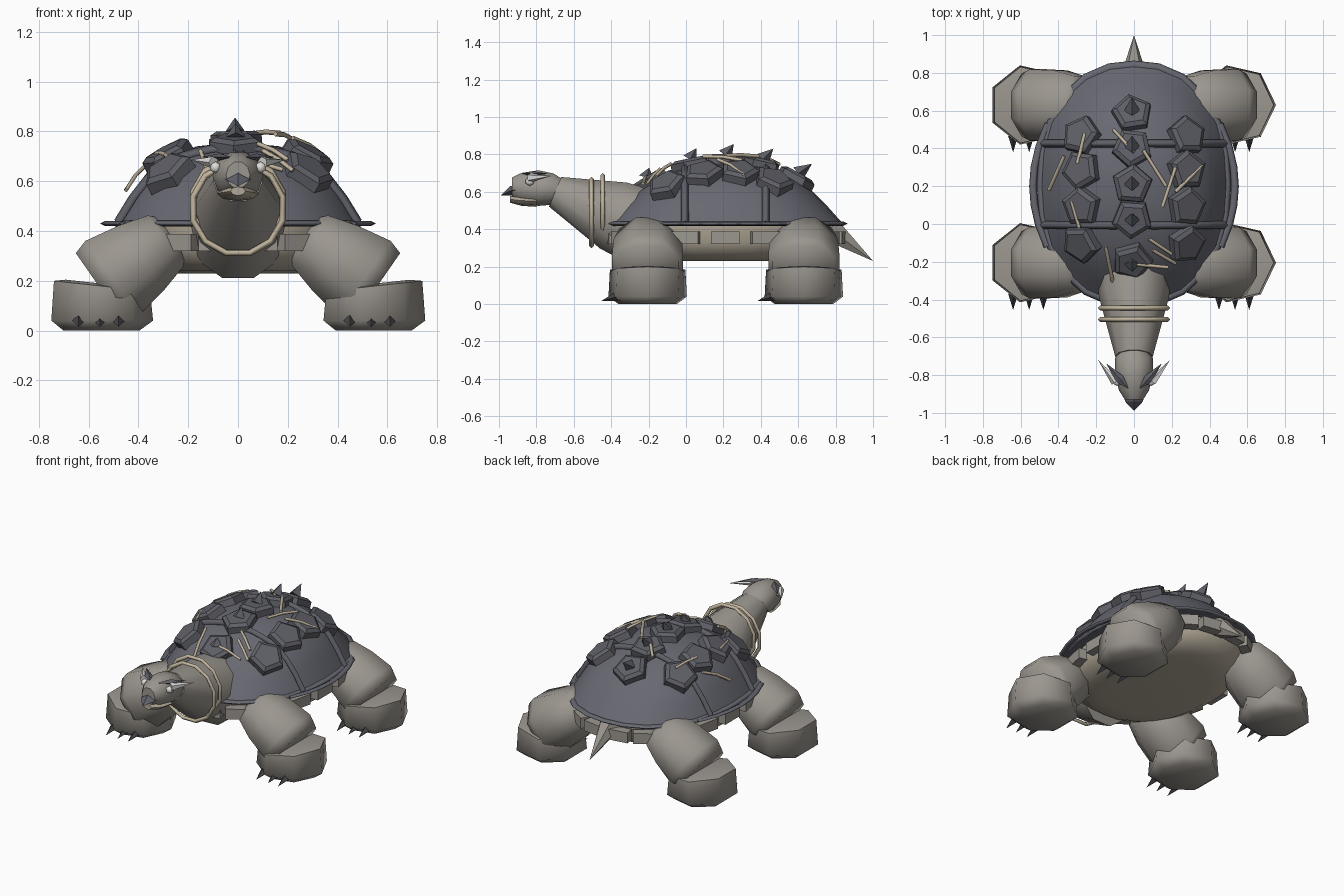
import bpy, bmesh, math
from mathutils import Matrix, Vector

if "Cube" in bpy.data.objects:
    bpy.data.objects.remove(bpy.data.objects["Cube"])


def material(name, rgb):
    m = bpy.data.materials.new(name)
    m.diffuse_color = (*rgb, 1)
    m.use_nodes = True
    m.node_tree.nodes["Principled BSDF"].inputs["Base Color"].default_value = m.diffuse_color
    return m


SLATE = material("slate_shell", (0.135, 0.138, 0.165))
PLATE = material("dark_slate", (0.115, 0.117, 0.137))
SKIN = material("grey_skin", (0.33, 0.306, 0.275))
BELLY = material("belly_tan", (0.45, 0.40, 0.315))
STRAW = material("straw", (0.53, 0.455, 0.335))
DARK = material("charcoal", (0.06, 0.06, 0.066))
WHITE = material("bone_white", (0.72, 0.72, 0.70))


def select(ob):
    bpy.ops.object.select_all(action='DESELECT')
    ob.select_set(True)
    bpy.context.view_layer.objects.active = ob


def loft(name, rings, n, mat, matrix=Matrix(), power=2.0, turn=0.0, angle=0):
    """Skin rings of (rx, ry, z, x offset, y offset); zero radius closes to a point."""
    bm = bmesh.new()
    loops = []
    for rx, ry, z, ox, oy in rings:
        if rx == 0:
            loops.append([bm.verts.new((ox, oy, z))])
            continue
        loop = []
        for i in range(n):
            a = turn + 2 * math.pi * i / n
            c, s = math.cos(a), math.sin(a)
            k = (abs(c) ** power + abs(s) ** power) ** (-1 / power)
            loop.append(bm.verts.new((ox + rx * c * k, oy + ry * s * k, z)))
        loops.append(loop)
    for lo, hi in zip(loops, loops[1:]):
        for i in range(n):
            j = (i + 1) % n
            quad = [lo[i % len(lo)], lo[j % len(lo)], hi[j % len(hi)], hi[i % len(hi)]]
            bm.faces.new(list(dict.fromkeys(quad)))
    for loop in (loops[0], loops[-1]):
        if len(loop) > 2:
            bm.faces.new(loop)
    bm.transform(matrix)
    bmesh.ops.recalc_face_normals(bm, faces=bm.faces)
    me = bpy.data.meshes.new(name)
    bm.to_mesh(me)
    bm.free()
    me.materials.append(mat)
    ob = bpy.data.objects.new(name, me)
    bpy.context.collection.objects.link(ob)
    if angle:
        select(ob)
        bpy.ops.object.shade_smooth_by_angle(angle=math.radians(angle))
    return ob


def tube(name, points, radius, mat, cyclic=False):
    """Four-sided bar along a path."""
    cu = bpy.data.curves.new(name, 'CURVE')
    cu.dimensions = '3D'
    cu.bevel_depth, cu.bevel_resolution, cu.use_fill_caps = radius, 0, True
    sp = cu.splines.new('POLY')
    sp.points.add(len(points) - 1)
    for p, co in zip(sp.points, points):
        p.co = (*co, 1)
    sp.use_cyclic_u = cyclic
    cu.materials.append(mat)
    ob = bpy.data.objects.new(name, cu)
    bpy.context.collection.objects.link(ob)
    select(ob)
    bpy.ops.object.convert(target='MESH')
    return bpy.context.view_layer.objects.active


def aim(origin, direction):
    q = Vector(direction).to_track_quat('Z', 'Y')
    return Matrix.Translation(origin) @ q.to_matrix().to_4x4()


def spike(name, base, tip, r, n, mat, angle=0):
    d = Vector(tip) - Vector(base)
    return loft(name, [(r, r, 0, 0, 0), (0, 0, d.length, 0, 0)], n, mat, aim(base, d), angle=angle)


# Shell dome: one profile shared by the dome and everything lying on it
AX, AY, CY, POW = 0.50, 0.64, 0.21, 2.25
PROFILE = [(1.0, 0.42), (0.95, 0.465), (0.86, 0.545), (0.73, 0.635), (0.56, 0.695), (0.33, 0.74), (0.0, 0.757)]


def droop(y, z):
    """Lower the dome towards its front and rear ends."""
    return z - 0.10 * ((y - CY) / AY) ** 2 * (z - 0.42) / 0.34


def shell_z(x, y):
    r = (abs(x / AX) ** POW + abs((y - CY) / AY) ** POW) ** (1 / POW)
    for (r1, z1), (r0, z0) in zip(PROFILE, PROFILE[1:]):
        if r >= r0:
            return droop(y, z0 + (z1 - z0) * (min(r, 1) - r0) / (r1 - r0))


def on_shell(x, y, lift=0.0):
    e = 0.05
    nrm = Vector(((shell_z(x - e, y) - shell_z(x + e, y)) / (2 * e),
                  (shell_z(x, y - e) - shell_z(x, y + e)) / (2 * e), 1)).normalized()
    return Vector((x, y, shell_z(x, y))) + nrm * lift, nrm


def oval(a, rx, ry):
    c, s = math.cos(a), math.sin(a)
    k = (abs(c) ** POW + abs(s) ** POW) ** (-1 / POW)
    return Vector((rx * c * k, CY + ry * s * k, 0))


shell = loft("shell", [(AX * r, AY * r, z, 0, CY) for r, z in PROFILE], 24, SLATE, power=POW, angle=25)
for v in shell.data.vertices:
    v.co.z = droop(v.co.y, v.co.z)
loft("belly", [(AX * r, AY * r, z, 0, CY) for r, z in
               [(0.55, 0.23), (0.70, 0.24), (0.82, 0.275), (0.88, 0.33), (0.89, 0.425)]],
     24, BELLY, power=POW, angle=40)

# Flattened rim and the outer side rails
rims = [tube("shell_rim", [oval(2 * math.pi * i / 24, 0.49, 0.63) for i in range(24)], 0.025, SLATE, True)]
for s in (-1, 1):
    rims.append(tube("side_rail", [(s * (0.535 - 0.75 * (y - 0.2) ** 2), y, 0) for y in
                                   (-0.12, 0.0, 0.1, 0.2, 0.3, 0.41, 0.53)], 0.02, SLATE))
for ob in rims:
    ob.location.z, ob.scale.z = 0.43, 0.5

# Cross ribs over the shell
for y in (-0.005, 0.425):
    tube("cross_rib", [on_shell(0.475 * i / 8, y, 0.006)[0] for i in range(-8, 9)], 0.021, PLATE)

# Blocks under the rim
for i in range(18):
    a = 2 * math.pi * i / 18
    p, t = oval(a, 0.455, 0.61), oval(a + 0.05, 0.455, 0.61) - oval(a - 0.05, 0.455, 0.61)
    rot = Matrix.Rotation(math.atan2(t.y, t.x), 4, 'Z')
    q = math.sqrt(2)
    loft("rim_block", [(0.075 * q, 0.03 * q, z, 0, 0) for z in (0.32, 0.388)], 4, SKIN,
         Matrix.Translation(p) @ rot, turn=math.pi / 4)

# Pentagon shell plates, with backswept spikes on the middle row
rows = [(-0.01, y) for y in (-0.19, 0.03, 0.21, 0.40, 0.58)]
rows += [(s * 0.275, y) for s in (-1, 1) for y in (-0.10, 0.095, 0.285, 0.465)]
for i, (x, y) in enumerate(rows):
    p, nrm = on_shell(x, y)
    rot = Matrix.Rotation(i * 0.9, 4, 'Z')
    loft("shell_plate", [(r, r, z, 0, 0) for r, z in ((0.112, -0.03), (0.108, 0.03), (0.082, 0.045))],
         5, PLATE, aim(p, nrm) @ rot)
    if abs(x) < 0.1:
        base = p + nrm * 0.04
        spike("shell_spike", base, base + nrm * 0.06 + Vector((0, 0.045, 0)), 0.042, 4, PLATE)

# Straw stalks scattered over the shell
for x0, y0, x1, y1 in [(-.45, .18, -.37, .36), (-.30, .32, -.26, .48), (-.11, .50, 0, .38), (.05, .39, .17, .20),
                       (.15, .09, .22, .30), (.22, .17, .36, .31), (-.33, .12, -.29, -.02),
                       (-.15, -.12, -.11, -.32), (.08, -.08, .20, -.16), (-.03, -.21, .18, -.23),
                       (.10, -.14, .22, -.21)]:
    tube("straw_stalk", [on_shell(x0 + (x1 - x0) * t, y0 + (y1 - y0) * t)[0] + Vector((0, 0, 0.055))
                         for t in (0, 0.5, 1)], 0.01, STRAW)

# Legs, feet and claws; the feet are shifted copies, not mirrored
TILT = Matrix(((0.57, 0, 0.82, 0.29), (0, 1, 0, 0), (0.82, 0, -0.57, 0.36), (0, 0, 0, 1)))
for s in (-1, 1):
    for y in (-0.205, 0.63):
        side = Matrix.Translation((0, y, 0)) @ Matrix.Diagonal((s, 1, 1, 1))
        loft("upper_leg", [(0.10, 0.12, -0.03, 0, 0), (0.135, 0.165, 0, 0, 0), (0.172, 0.198, 0.12, 0, 0),
                           (0.20, 0.205, 0.265, 0, 0), (0.18, 0.18, 0.325, 0, 0)], 8, SKIN,
             side @ TILT, turn=math.pi / 8, angle=120)
        cx = 0.537 if s > 0 else -0.556
        foot = loft("foot", [(0.16, 0.16, 0, cx, 0), (0.215, 0.215, 0.04, cx, 0),
                             (0.203, 0.207, 0.18, cx, 0), (0.15, 0.15, 0.19, cx, 0)], 7, SKIN,
                    Matrix.Translation((0, y, 0)), angle=62)
        for v in foot.data.vertices:
            if v.co.z > 0.1:
                v.co.z += 0.11 * (abs(v.co.x) - 0.56)
        for x in (-0.085, 0, 0.075):
            x += s * 0.545 - 0.01
            spike("claw", (x, y - 0.165, 0.04), (x, y - 0.25, 0.015), 0.026, 4, DARK)

# Tail and neck
spike("tail", (0, 0.77, 0.40), (0, 1.0, 0.23), 0.075, 6, SKIN)
neck_base, neck_tip = Vector((0, -0.22, 0.405)), Vector((0, -0.70, 0.60))
length = (neck_tip - neck_base).length
loft("neck", [(0.205, 0.22, 0, 0, 0), (0.185, 0.20, length * 0.35, 0, 0), (0.10, 0.09, length, 0, 0)],
     10, SKIN, aim(neck_base, neck_tip - neck_base), angle=50)

# Straw rings round the neck
for y, z in ((-0.445, 0.51), (-0.505, 0.49)):
    tube("neck_ring", [(0.186 * math.cos(a), y, z + 0.185 * math.sin(a)) for a in
                       [math.pi * (i + 0.5) / 6 for i in range(12)]], 0.013, STRAW, True)

# Head, lofted forward along -y
FORWARD = Matrix(((1, 0, 0, 0), (0, 0, -1, 0), (0, 1, 0, 0), (0, 0, 0, 1)))
loft("head", [(0.065, 0.06, 0.65, 0, 0.605), (0.10, 0.088, 0.71, 0, 0.615), (0.102, 0.10, 0.79, 0, 0.62),
              (0.08, 0.083, 0.88, 0, 0.622), (0.048, 0.055, 0.93, 0, 0.625)], 10, SKIN, FORWARD, angle=50)
loft("lower_lip", [(0.085, 0.03, 0.80, 0, 0.55), (0.07, 0.028, 0.88, 0, 0.553), (0.03, 0.018, 0.94, 0, 0.56)],
     8, BELLY, FORWARD, angle=40)
loft("beak", [(0.058, 0.03, 0.90, 0, 0.61), (0.047, 0.025, 0.94, 0, 0.605), (0, 0, 0.99, 0, 0.58)],
     4, PLATE, FORWARD)

# Eyes, cheek horns and thin brow plates
for s in (-1, 1):
    loft("eye", [(0, 0, -0.024, 0, 0), (0.022, 0.022, -0.011, 0, 0), (0.022, 0.022, 0.011, 0, 0),
                 (0, 0, 0.024, 0, 0)], 8, WHITE, Matrix.Translation((s * 0.09, -0.835, 0.655)), angle=80)
    spike("cheek_horn", (s * 0.098, -0.835, 0.675), (s * 0.19, -0.72, 0.685), 0.025, 5, WHITE)
    loft("brow", [(0, 0, -0.06, 0, 0), (0.024, 0.014, 0.02, 0, 0), (0, 0, 0.13, 0, 0)], 4, PLATE,
         aim((s * 0.062, -0.835, 0.697), (s * 0.66, 0.75, 0.0)))
